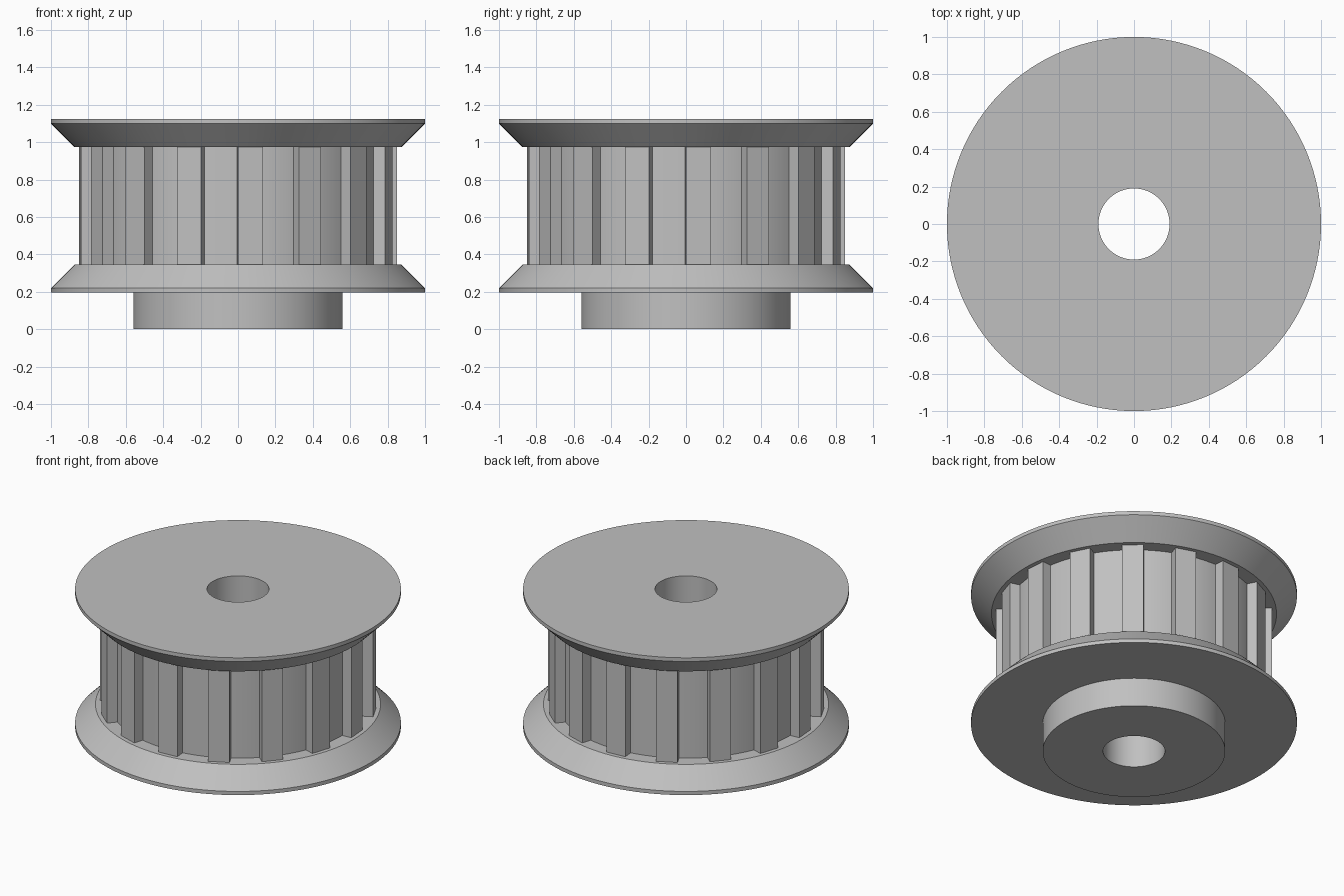
import bpy, bmesh
from math import sin, cos, radians, pi

cube = bpy.data.objects.get("Cube")
if cube:
    bpy.data.objects.remove(cube, do_unlink=True)

# One plain metal grey
grey = bpy.data.materials.new("metal_grey")
grey.use_nodes = True
colour = (0.53, 0.53, 0.53, 1)
grey.diffuse_color = colour
grey.node_tree.nodes["Principled BSDF"].inputs["Base Color"].default_value = colour

BORE, HUB, ROOT, TIP, SHOULDER, RIM = 0.19, 0.56, 0.785, 0.85, 0.875, 1.0
BELT_LOW, BELT_HIGH, TOP = 0.345, 0.975, 1.125
TEETH, TOOTH_ANGLE, SEGMENTS = 16, radians(9), 128


def finish(name, bm):
    """Turn a bmesh into a named, shaded object."""
    bmesh.ops.recalc_face_normals(bm, faces=bm.faces)
    mesh = bpy.data.meshes.new(name)
    bm.to_mesh(mesh)
    bm.free()
    mesh.materials.append(grey)
    obj = bpy.data.objects.new(name, mesh)
    bpy.context.collection.objects.link(obj)
    bpy.ops.object.select_all(action='DESELECT')
    obj.select_set(True)
    bpy.context.view_layer.objects.active = obj
    bpy.ops.object.shade_smooth_by_angle(angle=radians(25))
    return obj


# Pulley body: hub, both bevelled flanges, core and through bore as one turned profile
profile = [(BORE, 0), (HUB, 0), (HUB, 0.195), (RIM, 0.195), (RIM, 0.22),
           (SHOULDER, BELT_LOW), (ROOT, BELT_LOW), (ROOT, BELT_HIGH),
           (SHOULDER, BELT_HIGH), (RIM, 1.1), (RIM, TOP), (BORE, TOP)]
bm = bmesh.new()
rings = []
for i in range(SEGMENTS):
    a = 2 * pi * i / SEGMENTS
    rings.append([bm.verts.new((r * cos(a), r * sin(a), z)) for r, z in profile])
for i, ring in enumerate(rings):
    following = rings[(i + 1) % SEGMENTS]
    for j in range(len(profile)):
        k = (j + 1) % len(profile)
        bm.faces.new((ring[j], following[j], following[k], ring[k]))
finish("pulley_body", bm)

# Belt teeth: straight-sided bars standing on the core between the flanges
half = TIP * sin(TOOTH_ANGLE / 2)
outer = TIP * cos(TOOTH_ANGLE / 2)
inner = ROOT - 0.01
bm = bmesh.new()
for i in range(TEETH):
    a = -pi / 2 + TOOTH_ANGLE / 2 + 2 * pi * i / TEETH
    section = [(inner, -half), (outer, -half), (outer, half), (inner, half)]
    low, high = [[bm.verts.new((r * cos(a) - t * sin(a), r * sin(a) + t * cos(a), z))
                  for r, t in section] for z in (BELT_LOW, BELT_HIGH)]
    bm.faces.new(low[::-1])
    bm.faces.new(high)
    for j in range(4):
        k = (j + 1) % 4
        bm.faces.new((low[j], low[k], high[k], high[j]))
finish("belt_teeth", bm)
